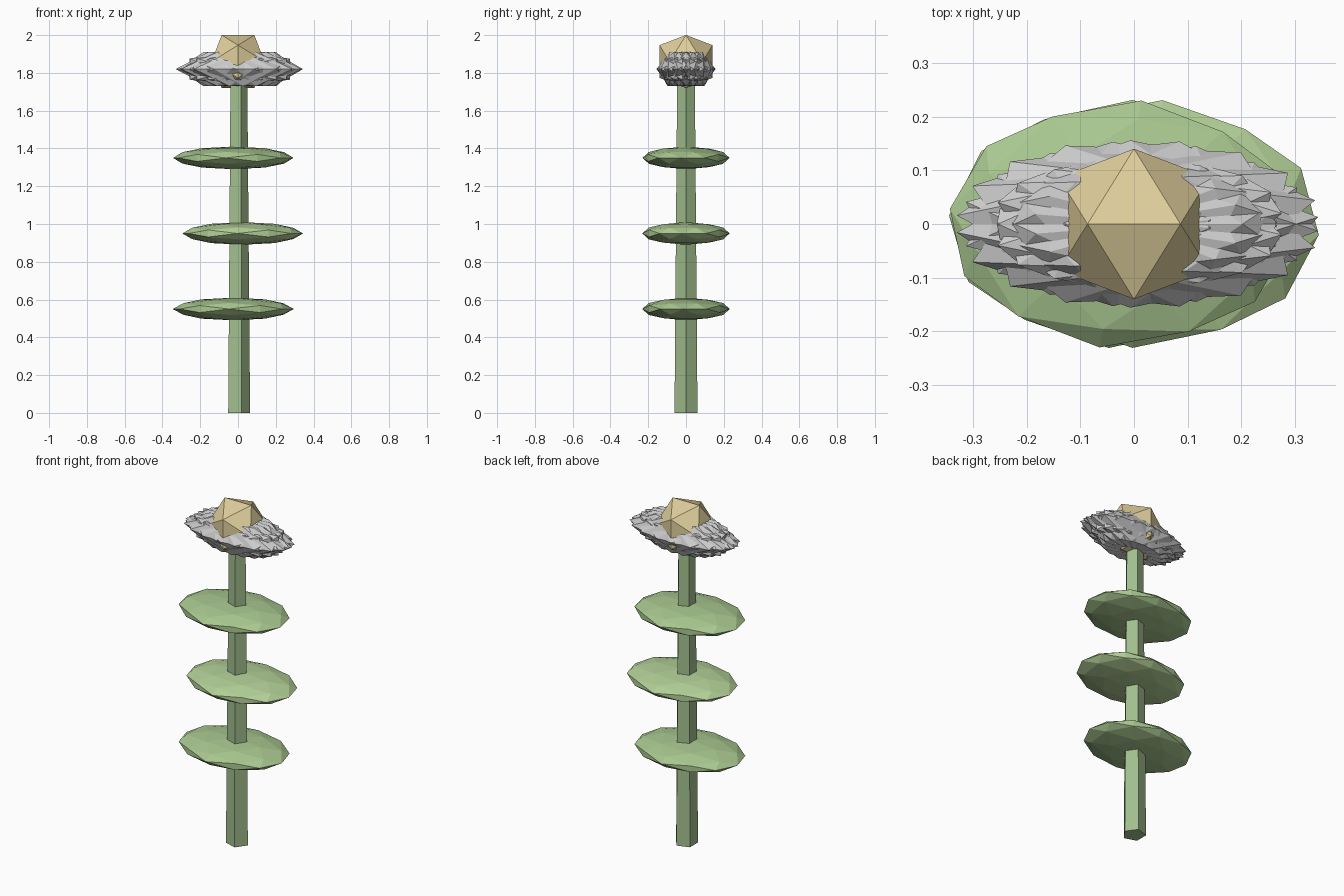
import bpy, bmesh, math
from itertools import combinations
from mathutils import Matrix, Vector

if "Cube" in bpy.data.objects:
    bpy.data.objects.remove(bpy.data.objects["Cube"])


def material(name, rgb):
    m = bpy.data.materials.new(name)
    m.diffuse_color = (*rgb, 1)
    m.use_nodes = True
    m.node_tree.nodes["Principled BSDF"].inputs["Base Color"].default_value = m.diffuse_color
    return m


def to_object(bm, name, mat=None):
    bmesh.ops.recalc_face_normals(bm, faces=bm.faces)
    me = bpy.data.meshes.new(name)
    bm.to_mesh(me)
    bm.free()
    ob = bpy.data.objects.new(name, me)
    bpy.context.collection.objects.link(ob)
    if mat:
        me.materials.append(mat)
    return ob


def ico_points(fine):
    # icosahedron with an edge on top, optionally split once
    g = (1 + 5 ** 0.5) / 2
    pts = []
    for s in (-1, 1):
        for t in (-g, g):
            pts += [Vector((s, 0, t)), Vector((0, t, s)), Vector((t, s, 0))]
    if fine:
        pts += [a + b for a, b in combinations(pts, 2) if (a - b).length < 2.1]
    return [p.normalized() for p in pts]


def add_ico(bm, centre, size, turn=0, fine=False):
    mat = Matrix.Translation(centre) @ Matrix.Diagonal((*size, 1)) @ Matrix.Rotation(turn, 4, 'Z')
    verts = [bm.verts.new(p) for p in ico_points(fine)]
    bmesh.ops.convex_hull(bm, input=verts)
    bmesh.ops.transform(bm, matrix=mat, verts=verts)


stem_green = material("stem_green", (0.36, 0.52, 0.27))
leaf_green = material("leaf_green", (0.40, 0.58, 0.28))
leaf_light = material("leaf_light", (0.45, 0.63, 0.31))
gold = material("gold", (0.74, 0.62, 0.33))

# Five-sided tapered stem
bm = bmesh.new()
rings = []
for r, z in ((0.064, 0), (0.049, 1.8)):
    rings.append([bm.verts.new((r * math.cos(k * math.tau / 5), r * math.sin(k * math.tau / 5), z))
                  for k in range(5)])
bmesh.ops.convex_hull(bm, input=rings[0] + rings[1])
bmesh.ops.dissolve_limit(bm, angle_limit=0.01, verts=bm.verts, edges=bm.edges)
to_object(bm, "stem", stem_green)

# Flat leaf discs, shifted alternately left and right
for i, (x, z, deg) in enumerate(((-0.025, 0.55, -4), (0.025, 0.95, -5), (-0.025, 1.35, -7))):
    bm = bmesh.new()
    add_ico(bm, (x, 0, z), (0.321, 0.232, 0.06), math.radians(deg), True)
    to_object(bm, f"leaf_{i + 1}", leaf_light if i == 1 else leaf_green)

# Overlapping petals forming the spiky collar
COUNT = 17
for k in range(COUNT):
    a = k * math.tau / COUNT
    bm = bmesh.new()
    add_ico(bm, (0.008 + 0.03 * math.cos(a), 0.03 * math.sin(a), 1.82),
            (0.313, 0.13, 0.106), a)
    to_object(bm, f"petal_{k + 1}")

# Faceted flower centre
bm = bmesh.new()
add_ico(bm, (0, 0, 1.86), (0.165, 0.165, 0.165))
to_object(bm, "flower_centre", gold)
